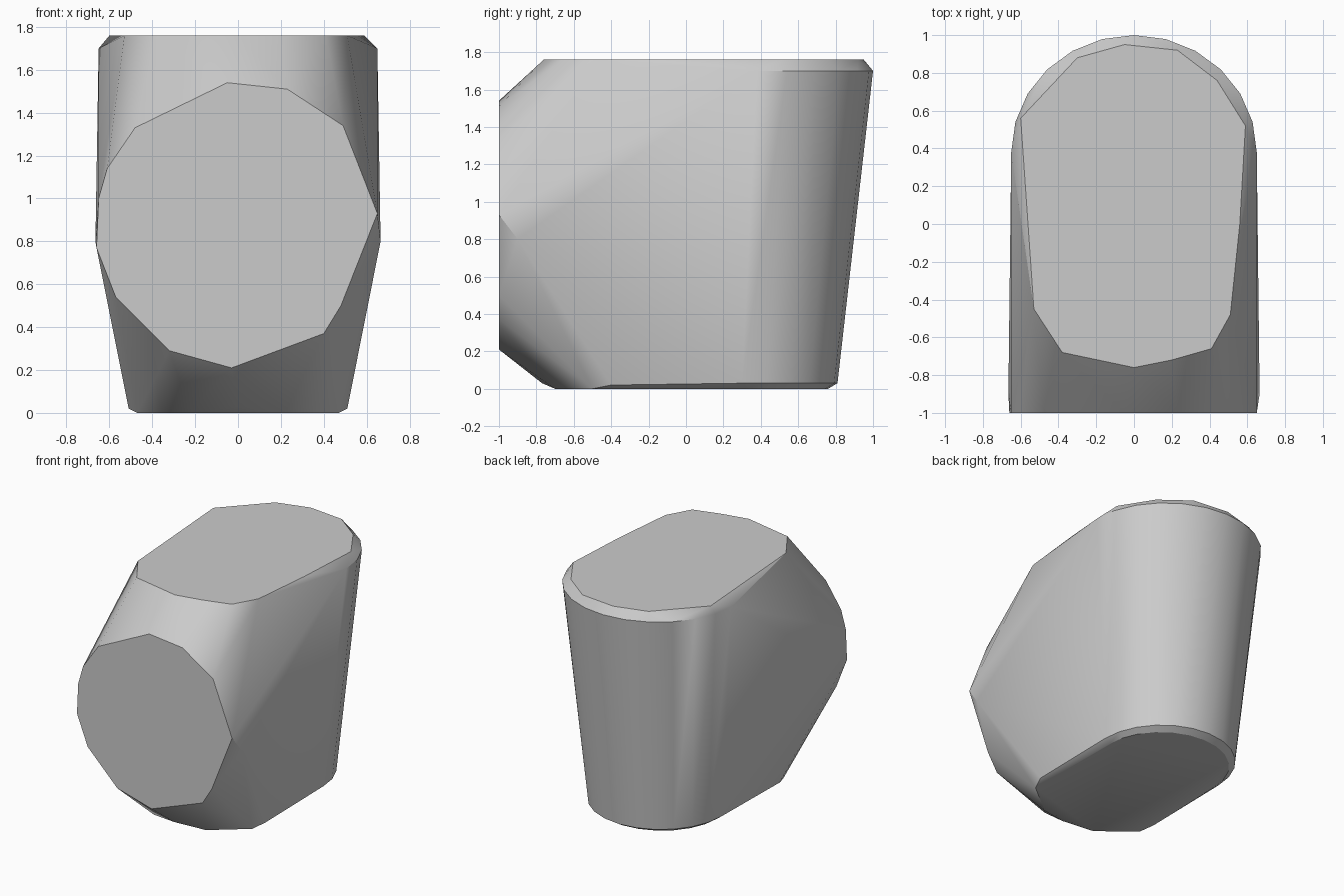
import bpy
import bmesh
import math

old = bpy.data.objects.get("Cube")
if old:
    bpy.data.objects.remove(old)

grey = bpy.data.materials.new("plain grey")
grey.use_nodes = True
colour = (0.6, 0.6, 0.6, 1)
grey.diffuse_color = colour
grey.node_tree.nodes["Principled BSDF"].inputs["Base Color"].default_value = colour

points = []


def back_arc(radius, depth, centre, z, steps=12):
    """Half ellipse bulging to the back."""
    for i in range(steps + 1):
        a = math.pi * i / steps
        points.append((radius * math.cos(a), centre + depth * math.sin(a), z))


# Flat round front face, as x and z
front = [(-.05, 1.54), (.23, 1.51), (.49, 1.34), (.65, .93), (.48, .5), (.4, .37),
         (-.03, .21), (-.32, .29), (-.57, .54), (-.66, .77), (-.65, 1), (-.61, 1.14),
         (-.48, 1.33)]
points += [(x, -1, z) for x, z in front]

# Flat top, as x and y
top = [(-.53, -.45), (-.38, -.68), (-.2, -.71), (0, -.76), (.2, -.72), (.41, -.66),
       (.51, -.48), (.56, 0), (.59, .52), (.44, .76), (.23, .92), (-.05, .95),
       (-.3, .88), (-.6, .56)]
points += [(x, y, 1.76) for x, y in top]

# Tapered rounded back, from its upper rim to its lower rim
back_arc(.65, .62, .38, 1.7)
back_arc(.51, .51, .3, .03)
back_arc(.47, .46, .3, 0)

# Widest points of the side walls, and the front of the base
for side in (-1, 1):
    points += [(side * .665, -.9, .8), (side * .51, -.4, .02), (side * .47, -.5, 0),
               (side * .22, -.7, 0)]
points.append((0, -.77, .03))

# Wrap the outlines in one convex skin
bm = bmesh.new()
for p in points:
    bm.verts.new(p)
hull = bmesh.ops.convex_hull(bm, input=bm.verts)
loose = [v for v in bm.verts if not v.link_faces]
bmesh.ops.delete(bm, geom=loose, context='VERTS')
bmesh.ops.dissolve_limit(bm, angle_limit=math.radians(1), verts=bm.verts, edges=bm.edges)
bmesh.ops.recalc_face_normals(bm, faces=bm.faces)
mesh = bpy.data.meshes.new("rounded_block")
bm.to_mesh(mesh)
bm.free()
mesh.materials.append(grey)

block = bpy.data.objects.new("rounded_block", mesh)
bpy.context.collection.objects.link(block)
bpy.context.view_layer.objects.active = block
block.select_set(True)
bpy.ops.object.shade_smooth_by_angle(angle=math.radians(30))
